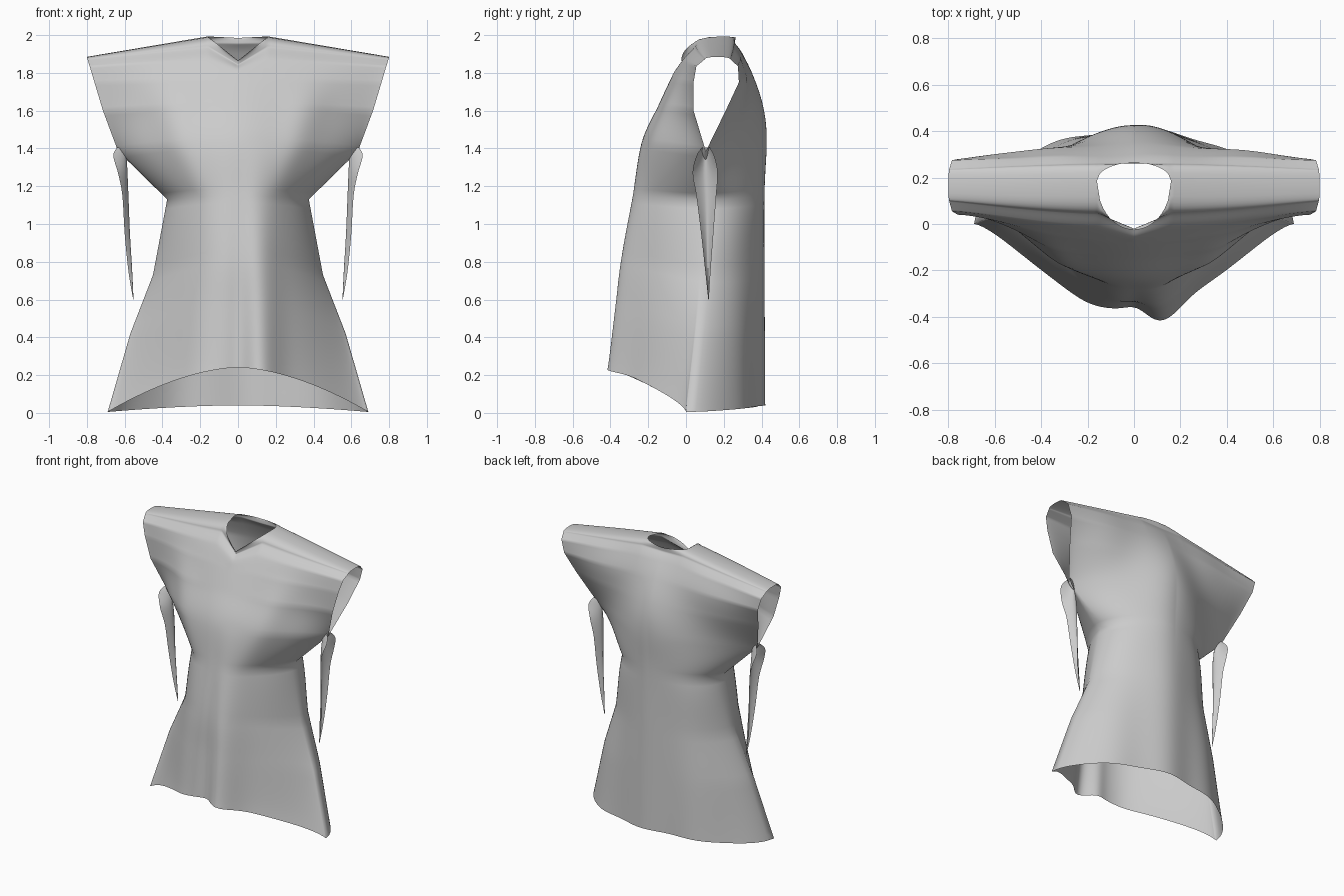
import bpy, bmesh, math

if "Cube" in bpy.data.objects:
    bpy.data.objects.remove(bpy.data.objects["Cube"])

# Rows from hem to shoulder ridge:
# edge x, edge z, front centre z, back centre z, front centre y, back centre y,
# front edge y, back edge y, front fullness, back fullness, row bend, neck weight
ROWS = [
    (.69, .005, .24, .04, -.365, .41, .00, .00, 1.5, .60, 1.7, 0),
    (.57, .42, .55, .42, -.345, .41, .05, .05, 1.2, .60, 2.0, 0),
    (.45, .73, .82, .75, -.33, .41, .09, .09, .9, .60, 2.0, 0),
    (.375, 1.13, 1.15, 1.15, -.28, .41, .11, .11, .7, .55, 2.0, 0),
    (.635, 1.385, 1.43, 1.43, -.235, .41, .105, .105, .95, 1.2, 2.0, 0),
    (.715, 1.60, 1.63, 1.64, -.145, .385, .04, .21, 1.5, 1.3, 1.5, 0),
    (.76, 1.75, 1.77, 1.80, -.078, .345, .04, .28, 1.6, 1.2, 1.0, .1),
    (.785, 1.835, 1.885, 1.92, -.015, .295, .055, .275, 1.4, 1.2, 1.0, .45),
    (.797, 1.872, 1.955, 1.98, .045, .26, .10, .235, 1.2, 1.2, 1.0, .72),
    (.80, 1.885, 2.02, 2.02, .08, .235, .165, .165, 1.0, 1.0, 1.0, 1),
]
NU, SUB = 120, 8
NECK = .2


def smooth(a, b, c, d, t):
    return b + .5 * t * (c - a + t * (2*a - 5*b + 4*c - d + t * (3*(b - c) + d - a)))


def row_at(v):
    i = min(int(v), len(ROWS) - 2)
    t = v - i
    r = [ROWS[max(0, min(len(ROWS) - 1, i + k))] for k in (-1, 0, 1, 2)]
    out = []
    for c in range(12):
        if c in (0, 1, 6, 7):
            out.append(r[1][c] * (1 - t) + r[2][c] * t)
        else:
            out.append(smooth(r[0][c], r[1][c], r[2][c], r[3][c], t))
    return out


def gauss(x, s):
    return math.exp(-(x / s) ** 2)


def point(u, v, back):
    xe, ze, zf, zb, yf, yb, yef, yeb, qf, qb, bend, neck = row_at(v)
    a = abs(u)
    x = u * xe
    zc, yc, ye, q = (zb, yb, yeb, qb) if back else (zf, yf, yef, qf)
    z = zc + (ze - zc) * a ** bend
    full = max(0, 1 - u * u)
    y = ye + (yc - ye) * full ** q
    # neckline: V in front, shallow curve behind
    n = max(0, 1 - a / NECK)
    z -= neck * n * (.035 if back else .155)
    if not back:
        y -= .09 * n * neck
    # shoulder roll to the ridge, ending on the round neck opening
    if v > 8:
        ring = math.sqrt(max(0, 1 - (u / NECK) ** 2))
        ridge = .165 + .025 * full ** 3
        top = ridge + (.075 * ring if back else -.215 * ring)
        r8 = row_at(8)
        y0 = r8[7 if back else 6]
        y0 += (r8[5 if back else 4] - y0) * full ** 1.2
        if not back:
            y0 -= .065 * n
        t = v - 8
        y = y0 + (top - y0) * (1 - math.sqrt(max(0, 1 - t * t)))
    # soft drape folds
    low = max(0, 1 - v / 4)
    mid = gauss(v - 4.6, 1.2)
    if back:
        y += full * .008 * math.sin(15 * x + .6) * (low + .4) * min(1, max(0, 8 - v))
        y -= full * .02 * mid * math.sin(9 * abs(x) + 3 * z)
    else:
        y -= low * full * (.07 * gauss(x - .13, .10) - .02 * gauss(x - .01, .06)
                           + .02 * gauss(x + .2, .12))
        y -= .025 * mid * gauss(a - .5, .16)
    return (x, y, z)


def finish(bm, name):
    bmesh.ops.remove_doubles(bm, verts=bm.verts, dist=.0008)
    bmesh.ops.recalc_face_normals(bm, faces=bm.faces)
    for f in bm.faces:
        f.smooth = True
    me = bpy.data.meshes.new(name)
    bm.to_mesh(me)
    bm.free()
    ob = bpy.data.objects.new(name, me)
    bpy.context.collection.objects.link(ob)
    return ob


def add_grid(bm, pts):
    g = [[bm.verts.new(p) for p in row] for row in pts]
    for r0, r1 in zip(g, g[1:]):
        for i in range(len(r0) - 1):
            bm.faces.new((r0[i], r0[i + 1], r1[i + 1], r1[i]))


# Tunic: front and back panels welded along side seams and shoulders
bm = bmesh.new()
nv = (len(ROWS) - 1) * SUB
for back in (False, True):
    add_grid(bm, [[point(2 * i / NU - 1, j / SUB, back) for i in range(NU + 1)]
                  for j in range(nv + 1)])
finish(bm, "tunic_body")

# Hanging sleeve tails: z, inner x, outer x, front y, back y
TAIL = [(1.405, .60, .64, .085, .125), (1.36, .59, .66, .055, .15),
        (1.27, .585, .635, .035, .168), (1.15, .58, .612, .055, .16),
        (.95, .572, .60, .08, .145), (.75, .56, .58, .102, .13),
        (.60, .553, .555, .118, .121)]
for side, name in ((-1, "left_sleeve_tail"), (1, "right_sleeve_tail")):
    bm = bmesh.new()
    pts = []
    for k in range(len(TAIL) - 1):
        p = [TAIL[max(0, min(len(TAIL) - 1, k + d))] for d in (-1, 0, 1, 2)]
        for s in range(5 if k == len(TAIL) - 2 else 4):
            z, xi, xo, y0, y1 = [smooth(*[q[c] for q in p], s / 4) for c in range(5)]
            pts.append([(side * (xi + (xo - xi) * abs(w) ** 1.5),
                         (y0 + y1) / 2 + w * (y1 - y0) / 2, z)
                        for w in [i / 5 - 1 for i in range(11)]])
    add_grid(bm, pts)
    finish(bm, name)
